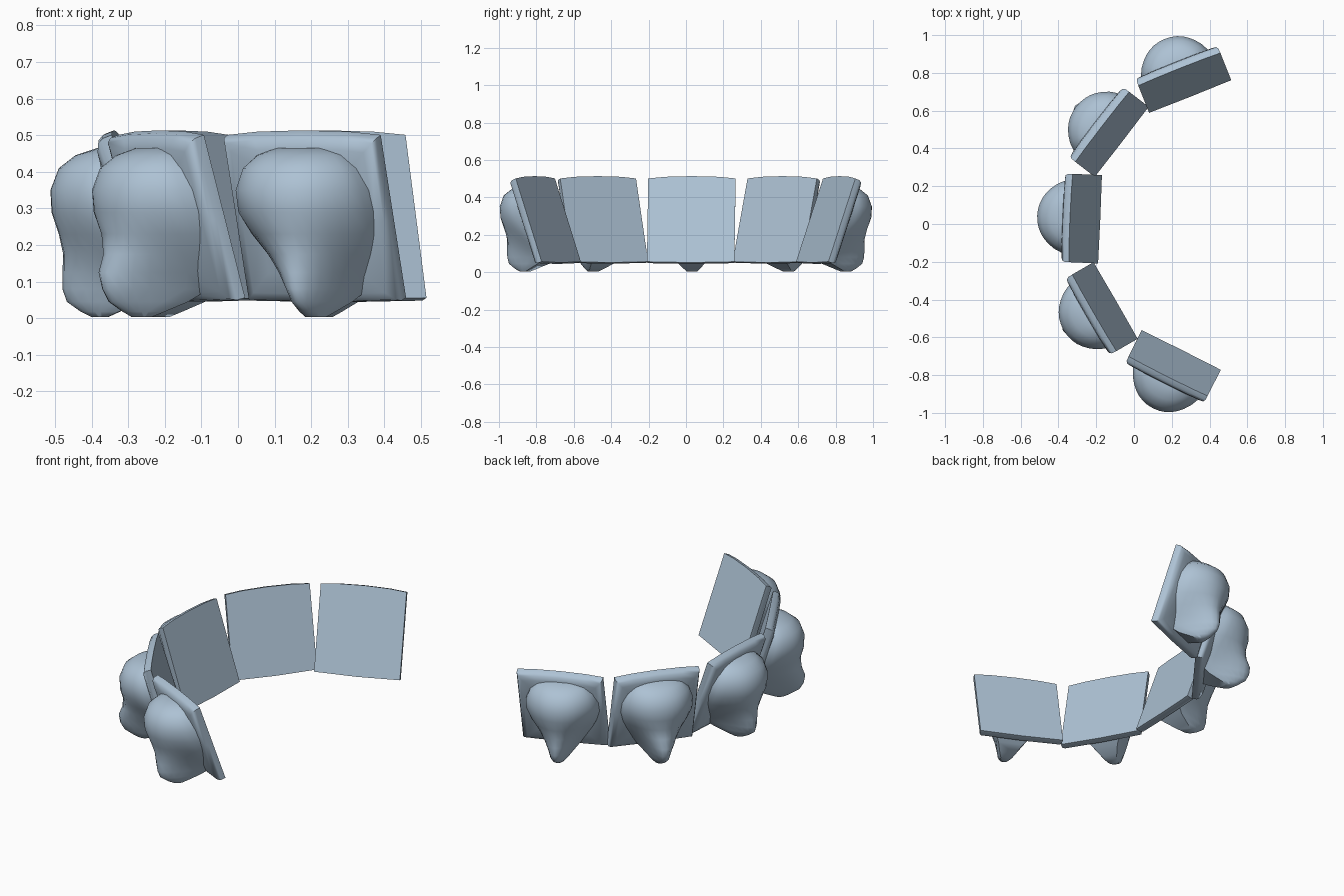
import bpy, bmesh, math
from mathutils import Matrix, Vector

old = bpy.data.objects.get("Cube")
if old:
    bpy.data.objects.remove(old, do_unlink=True)

mat = bpy.data.materials.new("blue_grey")
mat.use_nodes = True
COLOUR = (0.42, 0.54, 0.66, 1)
mat.diffuse_color = COLOUR
mat.node_tree.nodes["Principled BSDF"].inputs["Base Color"].default_value = COLOUR

HALF_W, BASE, HEIGHT, THICK = 0.234, 0.056, 0.445, 0.045


def finish(name, bm, place, angle):
    bmesh.ops.recalc_face_normals(bm, faces=bm.faces)
    mesh = bpy.data.meshes.new(name)
    bm.to_mesh(mesh)
    bm.free()
    mesh.materials.append(mat)
    obj = bpy.data.objects.new(name, mesh)
    bpy.context.collection.objects.link(obj)
    obj.matrix_world = place
    bpy.ops.object.select_all(action='DESELECT')
    obj.select_set(True)
    bpy.context.view_layer.objects.active = obj
    bpy.ops.object.shade_smooth_by_angle(angle=math.radians(angle))


def loft(bm, rings):
    loops = [[bm.verts.new(p) for p in ring] for ring in rings]
    n = len(loops[0])
    for a, b in zip(loops, loops[1:]):
        for i in range(n):
            j = (i + 1) % n
            bm.faces.new((a[i], a[j], b[j], b[i]))
    bm.faces.new(loops[0])
    bm.faces.new(loops[-1][::-1])


# Leaning flat panel: arched top, thin rim and a softly pillowed back
def panel(name, place, lean):
    up = Vector((0, lean, HEIGHT)).normalized()
    back = Vector((0, up.z, -up.y))
    length = math.hypot(lean, HEIGHT)
    outline = [(-1, 0), (0, -0.01), (1, 0), (1, 0.5), (1, 1), (0.6, 1.02),
               (0, 1.028), (-0.6, 1.02), (-1, 1), (-1, 0.5)]
    rings = []
    for depth, shrink in ((0, 1), (0.6, 0.995), (0.95, 0.96), (1.2, 0.86), (1.4, 0.6)):
        rings.append([Vector((u * HALF_W * shrink, 0, BASE))
                      + up * length * ((v - 0.5) * shrink + 0.5) + back * THICK * depth
                      for u, v in outline])
    bm = bmesh.new()
    loft(bm, rings)
    finish(name, bm, place, 48)


# Rounded rear housing tapering to a foot; rows: height, half width, depth, pinch
ROWS = [(0.465, 0.07, 0.205, 0.8), (0.445, 0.115, 0.265, 0.75), (0.41, 0.15, 0.31, 0.7),
        (0.35, 0.172, 0.333, 0.7), (0.29, 0.174, 0.33, 0.75), (0.23, 0.16, 0.31, 0.9),
        (0.175, 0.138, 0.298, 1.2), (0.125, 0.115, 0.3, 1.5), (0.08, 0.088, 0.3, 1.5),
        (0.045, 0.06, 0.288, 1.1), (0.018, 0.038, 0.25, 0.8), (0.003, 0.024, 0.22, 0.8)]


def housing(name, place, lean, bulge, foot, shift, foot_shift):
    rings = []
    for z, half, depth, pinch in ROWS:
        inner = 0.03 + lean * (z - BASE) / HEIGHT
        if z < BASE:
            inner = 0.06 + (BASE - z) * 2.2
        low = max(0, 1 - z / 0.3)
        outer = depth + bulge * (1 - low) + foot * max(0, 1 - abs(z - 0.12) / 0.1)
        middle = shift + (foot_shift - shift) * low
        ring = []
        for i in range(17):
            a = math.pi * i / 16
            flare = 1 + 0.15 * math.cos(a) ** 8
            ring.append((middle + half * math.cos(a) * flare,
                         inner + (outer - inner) * max(0, math.sin(a)) ** pinch, z))
        rings.append(ring)
    bm = bmesh.new()
    loft(bm, rings)
    finish(name, bm, place, 50)


# Arc of five units: x, y, heading, lean, bulge, foot, housing shift, foot shift
UNITS = [("rear", 0.2975, 0.675, 21.7, 0.155, 0, 0, -0.012, 0),
         ("rear_middle", -0.065, 0.435, 52.4, 0.13, -0.028, 0.025, 0, 0),
         ("middle", -0.18, 0.025, 87.5, 0.155, 0, 0, 0.005, 0),
         ("front_middle", -0.0975, -0.405, 120, 0.13, -0.016, 0.03, 0, 0),
         ("front", 0.25, -0.667, 153.4, 0.155, 0.01, 0, -0.005, -0.05)]

for name, x, y, heading, lean, *shape in UNITS:
    place = Matrix.Translation((x, y, 0)) @ Matrix.Rotation(math.radians(heading), 4, 'Z')
    panel(name + "_panel", place, lean)
    housing(name + "_housing", place, lean, *shape)
